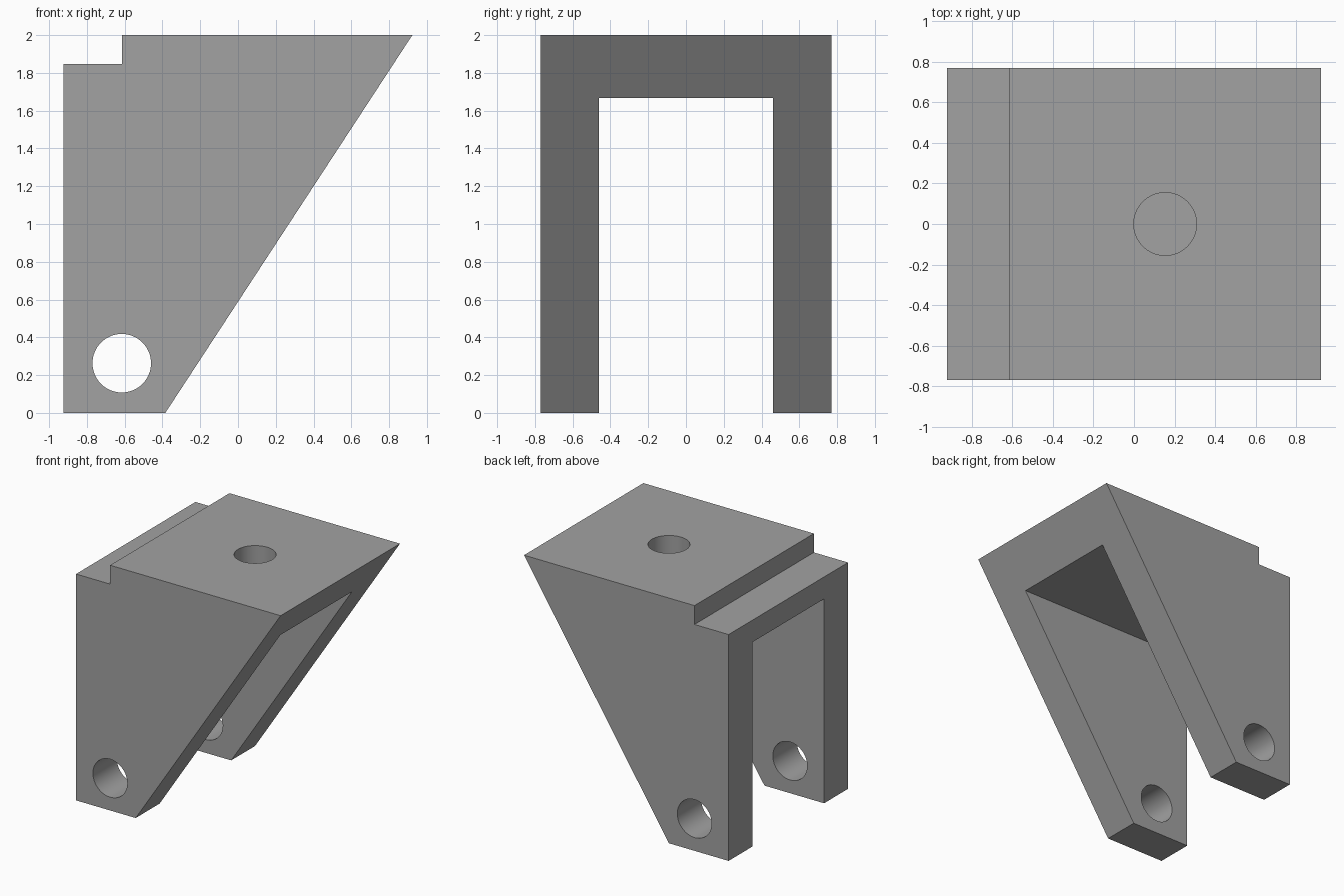
import bpy, bmesh, math
from mathutils import Matrix

if "Cube" in bpy.data.objects:
    bpy.data.objects.remove(bpy.data.objects["Cube"])

U = 2 / 26  # design unit: the bracket is 26 units tall


def new_object(name, bm):
    bmesh.ops.recalc_face_normals(bm, faces=bm.faces[:])
    mesh = bpy.data.meshes.new(name)
    bm.to_mesh(mesh)
    bm.free()
    ob = bpy.data.objects.new(name, mesh)
    bpy.context.collection.objects.link(ob)
    return ob


def extruded_profile(name, points, half_width):
    bm = bmesh.new()
    face = bm.faces.new([bm.verts.new((x, -half_width, z)) for x, z in points])
    ext = bmesh.ops.extrude_face_region(bm, geom=[face])["geom"]
    verts = [e for e in ext if isinstance(e, bmesh.types.BMVert)]
    bmesh.ops.translate(bm, verts=verts, vec=(0, 2 * half_width, 0))
    return new_object(name, bm)


def cylinder(name, centre, radius, depth, rotation=Matrix()):
    bm = bmesh.new()
    bmesh.ops.create_cone(bm, cap_ends=True, segments=64, radius1=radius,
                          radius2=radius, depth=depth,
                          matrix=Matrix.Translation(centre) @ rotation)
    return new_object(name, bm)


# Bracket side profile with the sloped edge and the top step
bracket = extruded_profile("clevis_bracket", [
    (-12 * U, 0), (-5 * U, 0), (12 * U, 2), (-8 * U, 2),
    (-8 * U, 24 * U), (-12 * U, 24 * U)], 10 * U)

# Cutters: slot between the legs, pin hole, blind hole in the top
hole_depth = 3 * U
cutters = [
    extruded_profile("slot_cutter", [(-1.5, -0.5), (1.5, -0.5),
                                     (1.5, 1.667), (-1.5, 1.667)], 6 * U),
    cylinder("pin_hole_cutter", (-8 * U, 0, 0.263), 0.155, 3,
             Matrix.Rotation(math.pi / 2, 4, 'X')),
    cylinder("top_hole_cutter", (2 * U, 0, 2), 0.155, 2 * hole_depth),
]
bpy.context.view_layer.objects.active = bracket
bracket.select_set(True)
for cutter in cutters:
    cutter.hide_render = True
    mod = bracket.modifiers.new(cutter.name, 'BOOLEAN')
    mod.operation = 'DIFFERENCE'
    mod.solver = 'EXACT'
    mod.object = cutter
    bpy.ops.object.modifier_apply(modifier=mod.name)
    bpy.data.objects.remove(cutter)
bpy.ops.object.shade_smooth_by_angle(angle=math.radians(30))

# Single grey material
grey = bpy.data.materials.new("grey")
grey.diffuse_color = (0.36, 0.36, 0.36, 1)
grey.use_nodes = True
grey.node_tree.nodes["Principled BSDF"].inputs["Base Color"].default_value = grey.diffuse_color
bracket.data.materials.clear()
bracket.data.materials.append(grey)
